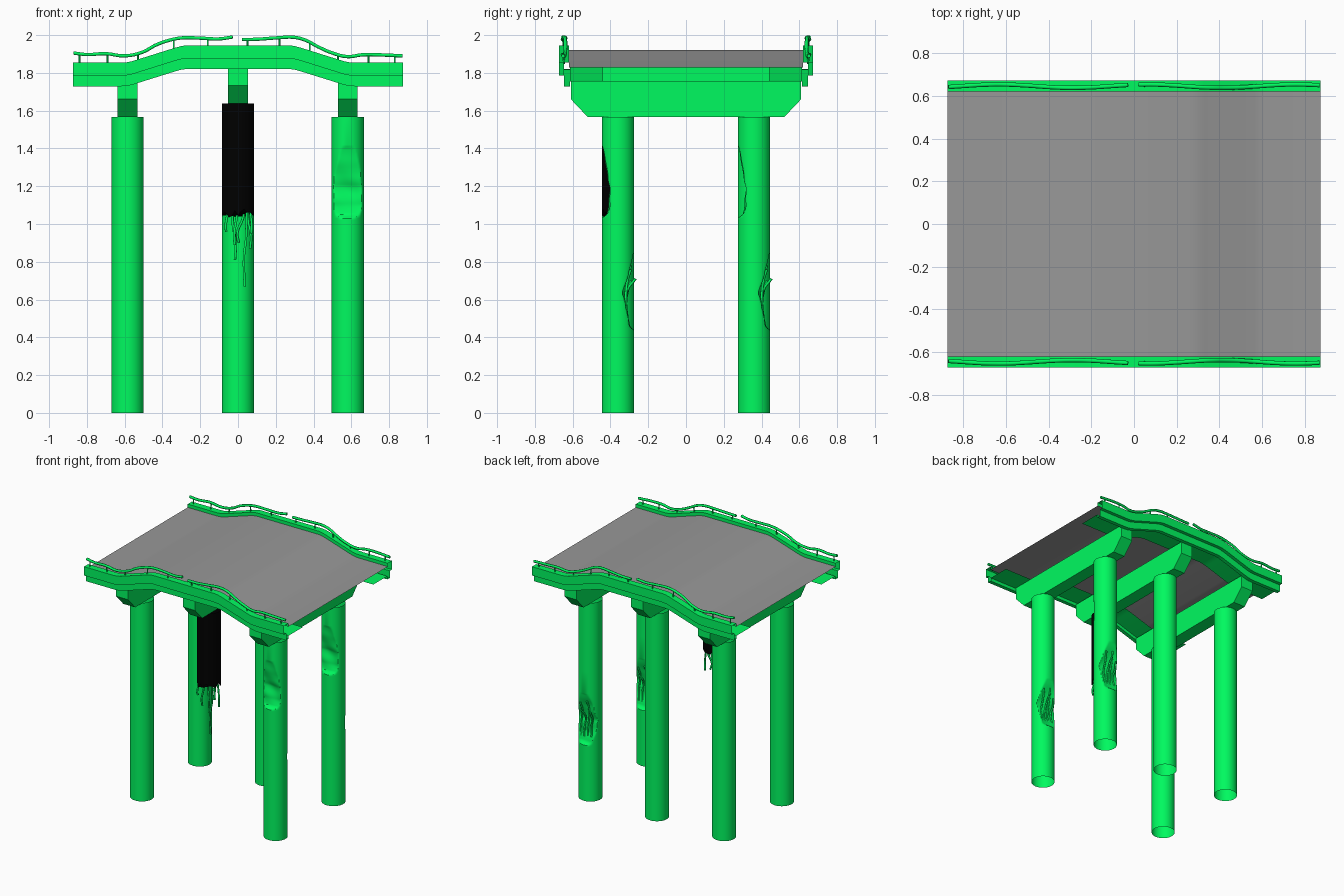
import bpy, math, random

if "Cube" in bpy.data.objects:
    bpy.data.objects.remove(bpy.data.objects["Cube"])

random.seed(4)


def material(name, rgb):
    m = bpy.data.materials.new(name)
    m.diffuse_color = (*rgb, 1)
    m.use_nodes = True
    m.node_tree.nodes["Principled BSDF"].inputs["Base Color"].default_value = m.diffuse_color
    return m


GREEN = material("green", (0.0, 0.95, 0.115))
BLACK = material("black", (0.0, 0.0, 0.0))
ASPHALT = material("asphalt", (0.315, 0.315, 0.315))


def add_mesh(name, verts, faces, mat=None, angle=30):
    me = bpy.data.meshes.new(name)
    me.from_pydata(verts, [], faces)
    if mat:
        me.materials.append(mat)
    me.shade_smooth()
    me.set_sharp_from_angle(angle=math.radians(angle))
    ob = bpy.data.objects.new(name, me)
    bpy.context.collection.objects.link(ob)
    return ob


def add_rods(name, paths, radius, mat=GREEN):
    cu = bpy.data.curves.new(name, 'CURVE')
    cu.dimensions = '3D'
    cu.bevel_depth = radius
    cu.bevel_resolution = 1
    cu.resolution_u = 4
    cu.use_fill_caps = True
    for path in paths:
        sp = cu.splines.new('BEZIER')
        sp.bezier_points.add(len(path) - 1)
        for bp, co in zip(sp.bezier_points, path):
            bp.co = co
            bp.handle_left_type = bp.handle_right_type = 'AUTO'
    cu.materials.append(mat)
    ob = bpy.data.objects.new(name, cu)
    bpy.context.collection.objects.link(ob)


def lerp_table(table, t):
    for (a, va), (b, vb) in zip(table, table[1:]):
        if a <= t <= b:
            return va + (vb - va) * (t - a) / (b - a)
    return 0.0


# Deck height along x: flat ends, ramps, raised flat middle
HALF = [(0, 1.92), (0.27, 1.92), (0.3, 1.916), (0.33, 1.908), (0.56, 1.836),
        (0.59, 1.83), (0.62, 1.828), (0.873, 1.828)]
PATH = [(-x, z) for x, z in reversed(HALF[1:])] + HALF


def sweep(name, profile, mat):
    n = len(profile)
    verts = [(x, y, z + dz) for x, z in PATH for y, dz in profile]
    faces = [(i * n + j, i * n + j + 1, (i + 1) * n + j + 1, (i + 1) * n + j)
             for i in range(len(PATH) - 1) for j in range(n - 1)]
    return add_mesh(name, verts, faces, mat)


# Road deck and the stepped edge parapets with their inner ledges
sweep("road_deck", [(0.62, 0), (-0.62, 0)], ASPHALT)
EDGE = [(0.44, -0.073), (0.615, -0.073), (0.615, -0.099), (0.645, -0.099),
        (0.645, -0.043), (0.672, -0.043), (0.672, 0.026), (0.62, 0.026), (0.62, 0)]
sweep("parapet_back", EDGE, GREEN)
sweep("parapet_front", [(-y, z) for y, z in reversed(EDGE)], GREEN)

# Cross beams with chamfered lower ends
for name, bx, bz in (("left", -0.585, 1.566), ("middle", 0, 1.637), ("right", 0.581, 1.566)):
    prof = [(-0.52, 0), (0.52, 0), (0.61, 0.095), (0.61, 0.191), (-0.61, 0.191), (-0.61, 0.095)]
    verts = [(bx + s * 0.052, y, bz + z) for s in (-1, 1) for y, z in prof]
    faces = [tuple(reversed(range(6))), tuple(range(6, 12))]
    faces += [(i, (i + 1) % 6, 6 + (i + 1) % 6, 6 + i) for i in range(6)]
    add_mesh("cross_beam_" + name, verts, faces, GREEN)

# Columns, open tubes; damaged ones get broken-away hollows on the front and back
R = 0.086
FRONT_HOLLOW = [(1.03, 0), (1.05, 0.028), (1.1, 0.04), (1.2, 0.046), (1.28, 0.028),
                (1.35, 0.016), (1.405, 0.006), (1.415, 0)]
BACK_HOLLOW = [(0.44, 0), (0.455, 0.022), (0.52, 0.04), (0.63, 0.056), (0.7, 0.042),
               (0.76, 0.026), (0.84, 0.006), (0.845, 0)]


def column(name, cx, cy, rings, sides=32, mat=GREEN, hollow=False, jag=0.0):
    verts = []
    for k, z in enumerate(rings):
        for i in range(sides):
            a = math.tau * i / sides
            x, y, h = R * math.cos(a), R * math.sin(a), z
            if hollow:
                rough = 1 + 0.1 * math.sin(x * 35 + z * 28) + 0.05 * math.sin(z * 60)
                y = max(y, -R + lerp_table(FRONT_HOLLOW, z) * rough)
                y = min(y, R - lerp_table(BACK_HOLLOW, z) * rough)
            if k == 0:
                h += random.uniform(-jag, jag)
            verts.append((cx + x, cy + y, h))
    faces = [(k * sides + i, k * sides + (i + 1) % sides,
              (k + 1) * sides + (i + 1) % sides, (k + 1) * sides + i)
             for k in range(len(rings) - 1) for i in range(sides)]
    if jag:
        faces.append(tuple(reversed(range(sides))))
    add_mesh(name, verts, faces, mat, 40)


FINE = ([0] + [0.43 + i * 0.01 for i in range(43)]
        + [1.02 + i * 0.01 for i in range(41)] + [1.566])
for side, cy in (("front", -0.36), ("back", 0.36)):
    column("column_left_" + side, -0.585, cy, [0, 1.566])
    column("column_right_" + side, 0.581, cy, FINE, 64, hollow=True)
column("column_middle_back", 0, 0.36, [0, 1.637])

# Broken middle front column: only a black stub hangs from the beam
column("broken_column_stub", 0, -0.36, [1.055, 1.09, 1.637], mat=BLACK, jag=0.025)

# Bent reinforcement bars hanging from the stub
hang = [((-0.05, -0.05), 0.96, -0.012), ((-0.03, 0.02), 0.81, 0.014), ((-0.005, -0.06), 0.89, -0.012),
        ((0.035, 0.05), 0.9, -0.03), ((0.045, -0.03), 0.67, -0.01), ((0.05, 0.03), 0.87, 0.015),
        ((0.065, -0.03), 0.95, 0.006)]
rods = []
for (x, y), low, bend in hang:
    mid = (1.08 + low) / 2
    rods.append([(x, y - 0.36, 1.08), (x + bend * 0.3, y - 0.355, mid + 0.04),
                 (x + bend * 1.3, y - 0.365, mid - 0.04), (x + bend, y - 0.36, low)])
add_rods("hanging_rebar", rods, 0.007)

# Exposed bars in the back hollows of the right columns
for side, cy in (("front", -0.36), ("back", 0.36)):
    rods = []
    for dx, lo, hi, out in ((-0.045, 0.5, 0.7, 0), (-0.015, 0.46, 0.78, 0),
                            (0.015, 0.47, 0.71, 0.025), (0.045, 0.49, 0.76, 0)):
        rods.append([(0.581 + dx, cy + 0.05, lo), (0.581 + dx + 0.008, cy + 0.042, lo + 0.08),
                     (0.581 + dx - 0.008, cy + 0.05, hi - 0.06),
                     (0.581 + dx, cy + 0.068 + out, hi)])
    add_rods("exposed_rebar_" + side, rods, 0.007)

# Warped handrails in two broken lengths, on thin posts
RAILS = [[(-0.87, 1.905), (-0.8, 1.897), (-0.7, 1.902), (-0.6, 1.89), (-0.5, 1.912), (-0.44, 1.945),
          (-0.38, 1.968), (-0.3, 1.985), (-0.2, 1.984), (-0.1, 1.98), (-0.028, 1.99)],
         [(0.02, 1.977), (0.1, 1.978), (0.2, 1.985), (0.3, 1.988), (0.36, 1.972), (0.42, 1.94),
          (0.5, 1.905), (0.58, 1.886), (0.66, 1.896), (0.76, 1.895), (0.87, 1.89)]]
POSTS = [-0.84, -0.69, -0.53, -0.34, -0.16, 0.05, 0.22, 0.38, 0.53, 0.69, 0.83]
for side, s in (("front", -1), ("back", 1)):
    def wobble(x):
        return s * (0.646 + 0.008 * math.sin(9 * x + 1))
    add_rods("handrail_" + side, [[(x, wobble(x), z) for x, z in r] for r in RAILS], 0.01)
    posts = [[(x, s * 0.646, lerp_table(PATH, x) + 0.02),
              (x, wobble(x), lerp_table(RAILS[0] + RAILS[1], x))] for x in POSTS]
    add_rods("handrail_posts_" + side, posts, 0.005)
